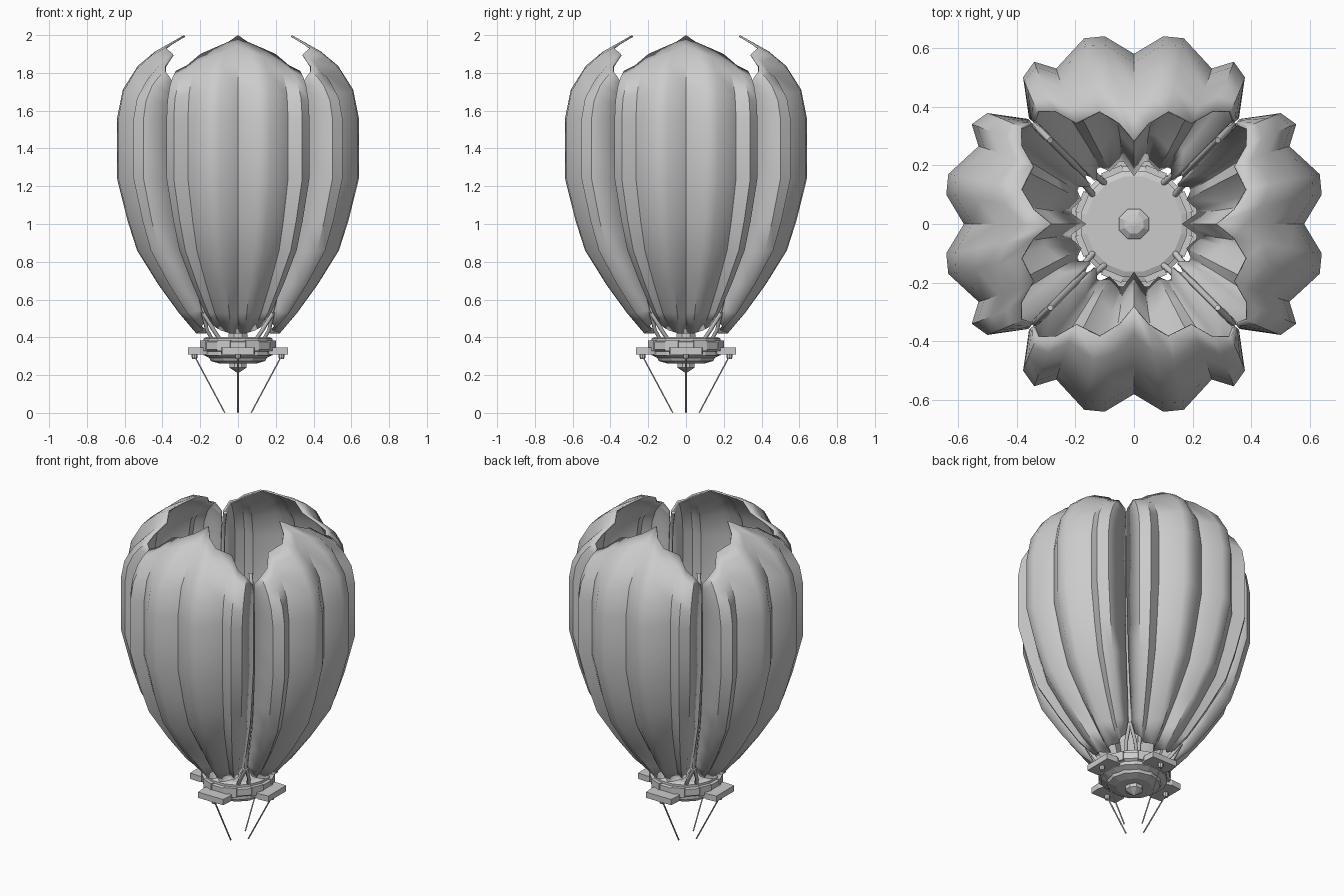
import bpy, bmesh, math
from mathutils import Vector, Matrix

if "Cube" in bpy.data.objects:
    bpy.data.objects.remove(bpy.data.objects["Cube"])


def make(name, verts, faces, smooth=None):
    me = bpy.data.meshes.new(name)
    me.from_pydata(verts, [], faces)
    me.update()
    ob = bpy.data.objects.new(name, me)
    bpy.context.collection.objects.link(ob)
    if smooth:
        bpy.ops.object.select_all(action='DESELECT')
        ob.select_set(True)
        bpy.context.view_layer.objects.active = ob
        bpy.ops.object.shade_smooth_by_angle(angle=math.radians(smooth))
    return ob


def ring_copies(ob, name):
    # four-way rotation about z
    for i in range(4):
        o = ob if i == 0 else ob.copy()
        if i:
            bpy.context.collection.objects.link(o)
        o.name = f"{name}_{i + 1}"
        o.rotation_euler.z = i * math.pi / 2


def lathe(name, prof, n, turn=0.0):
    verts, faces = [], []
    for r, z in prof:
        for i in range(n):
            a = turn + 2 * math.pi * i / n
            verts.append((r * math.cos(a), r * math.sin(a), z))
    for j in range(len(prof) - 1):
        for i in range(n):
            k = (i + 1) % n
            faces.append((j * n + i, j * n + k, (j + 1) * n + k, (j + 1) * n + i))
    faces.append(tuple(reversed(range(n))))
    faces.append(tuple(range((len(prof) - 1) * n, len(prof) * n)))
    return make(name, verts, faces)


def tube(name, paths, r, res=1):
    cu = bpy.data.curves.new(name, 'CURVE')
    cu.dimensions = '3D'
    cu.bevel_depth, cu.bevel_resolution, cu.use_fill_caps = r, res, True
    for pts in paths:
        sp = cu.splines.new('POLY')
        sp.points.add(len(pts) - 1)
        for p, c in zip(sp.points, pts):
            p.co = (*c, 1)
    ob = bpy.data.objects.new(name, cu)
    bpy.context.collection.objects.link(ob)
    return ob


# petal: half cross-section at the widest level, jagged rim, base heights
SECTION = [(0, .58), (.1, .64), (.17, .633), (.265, .53), (.34, .553), (.378, .50), (.358, .362)]
RIM = [(0, .285, 2.0), (.05, .345, 1.965), (.12, .385, 1.935), (.20, .345, 1.90),
       (.27, .385, 1.84), (.33, .385, 1.81), (.345, .350, 1.76)]
BASE = [.42, .42, .425, .435, .45, .465, .50]
# (height, scale) of the section
LEVELS = [(.43, .345), (.53, .49), (.68, .66), (.86, .835), (1.02, .915), (1.24, 1.0), (1.40, 1.0), (1.56, 1.0)]


def column(k):
    sx, sy = SECTION[k]
    pts = []
    for j, (z, s) in enumerate(LEVELS):
        zz, ss = z, s
        if j == 0:
            zz = BASE[k]
            ss = s + max(0, (zz - .43)) * .9
        elif j == 1:
            zz = max(z, BASE[k] + .05)
        y = sy * ss
        if k == 0:
            y -= .045 * (1 - ss)
        narrow = 1 - .1 * max(0, 1 - ss)
        pts.append(Vector((sx * ss * narrow, y, zz)))
    p0, p2 = pts[-1], Vector(RIM[k])
    p1 = Vector((p0.x, p0.y * .985, p0.z + (p2.z - p0.z) * .68))
    for t in (.3, .6, .82, 1):
        pts.append(p0 * (1 - t) ** 2 + p1 * 2 * t * (1 - t) + p2 * t * t)
    return pts


half = [column(k) for k in range(7)]
cols = [[Vector((-p.x, p.y, p.z)) for p in c] for c in reversed(half[1:])] + half
nv = len(cols[0])
faces = []
for i in range(len(cols) - 1):
    for j in range(nv - 1):
        a = i * nv + j
        faces.append((a, a + 1, a + nv + 1, a + nv))
petal = make("petal", [p for c in cols for p in c], faces, 42)
sol = petal.modifiers.new("thickness", 'SOLIDIFY')
sol.thickness, sol.offset = .01, -1
ring_copies(petal, "petal")

# hub: stepped disc, top cap, underside and pointed nub
lathe("hub_disc", [(.15, .29), (.185, .305), (.185, .325), (.2, .335), (.2, .375),
                   (.185, .38), (.185, .395), (.165, .403)], 16, math.pi / 16)
lathe("hub_underside", [(.10, .262), (.145, .275), (.155, .295)], 12)
lathe("hub_nub", [(.004, .212), (.05, .24), (.05, .27)], 8, math.pi / 8)
lathe("hub_cap", [(.055, .40), (.055, .42), (.035, .435), (.008, .44)], 8, math.pi / 8)

# rim blocks around the hub
bm = bmesh.new()
for i in range(8):
    a = (i + .5) * math.pi / 4
    m = Matrix.Rotation(a, 4, 'Z') @ Matrix.Translation((.187, 0, .355)) @ Matrix.Diagonal((.03, .075, .055, 1))
    bmesh.ops.create_cube(bm, size=1, matrix=m)
me = bpy.data.meshes.new("hub_blocks")
bm.to_mesh(me)
bpy.context.collection.objects.link(bpy.data.objects.new("hub_blocks", me))

# side paddles with chamfered outline
outline = [(.12, -.06), (.2, -.09), (.265, -.085), (.265, .085), (.2, .09), (.12, .06)]
n = len(outline)
pv = [(x, y, z) for z in (.31, .345) for x, y in outline]
pf = [tuple(reversed(range(n))), tuple(range(n, 2 * n))]
pf += [(i, (i + 1) % n, n + (i + 1) % n, n + i) for i in range(n)]
ring_copies(make("paddle", pv, pf), "paddle")

# thin legs leaning inwards, with small pivots
ring_copies(tube("leg", [[(.235, 0, .31), (.07, 0, .001)]], .004), "leg")
pivot = lathe("leg_pivot", [(.012, .285), (.016, .295), (.016, .315)], 8)
for v in pivot.data.vertices:
    v.co.x += .23
ring_copies(pivot, "leg_pivot")

# forked stems following the petal seams on the inside
seam = [(.17, .17, .50)]
for z, s in LEVELS[2:]:
    d = .36 * s - .022
    seam.append((d, d, z))
seam += [(.325, .325, 1.68), (.285, .285, 1.79)]
forks = [[(.185, .185, .53), (.165, .13, .44), (.14, .10, .395)],
         [(.185, .185, .53), (.13, .165, .44), (.10, .14, .395)]]
ring_copies(tube("seam_stem", [seam] + forks, .011), "seam_stem")
